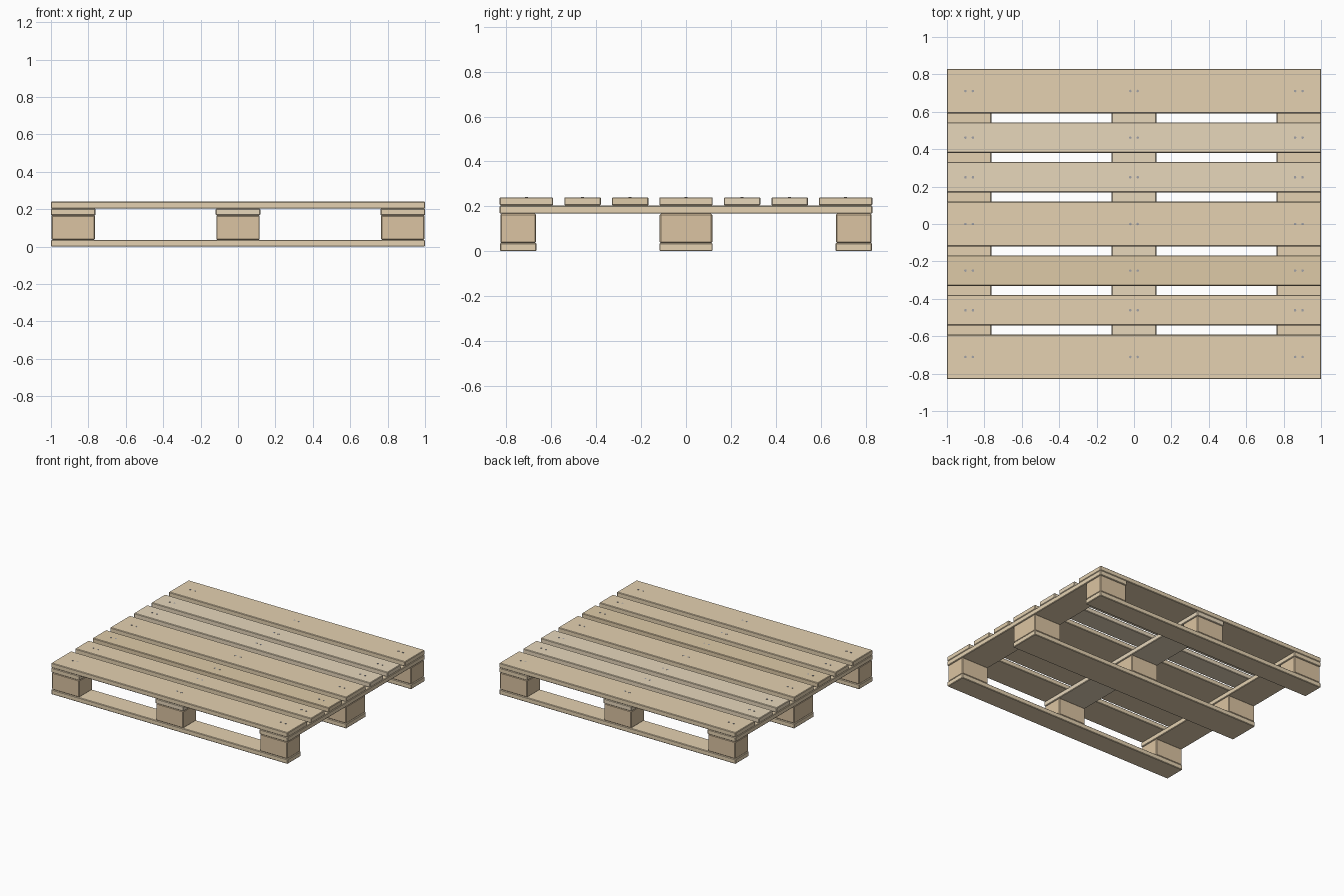
import bpy, bmesh
from mathutils import Matrix

if "Cube" in bpy.data.objects:
    bpy.data.objects.remove(bpy.data.objects["Cube"])


def material(name, rgb):
    m = bpy.data.materials.new(name)
    m.diffuse_color = (*rgb, 1)
    m.use_nodes = True
    m.node_tree.nodes["Principled BSDF"].inputs["Base Color"].default_value = m.diffuse_color
    return m


MID = material("wood_mid", (0.78, 0.64, 0.44))
LIGHT = material("wood_light", (0.80, 0.68, 0.50))
DARK = material("wood_dark", (0.73, 0.59, 0.39))
BLOCK = material("block_wood", (0.71, 0.55, 0.36))
STEEL = material("nail_steel", (0.36, 0.36, 0.38))


def add_object(name, bm, mat):
    mesh = bpy.data.meshes.new(name)
    bm.to_mesh(mesh)
    bm.free()
    mesh.materials.append(mat)
    ob = bpy.data.objects.new(name, mesh)
    bpy.context.collection.objects.link(ob)
    return ob


def plank(name, x, y, z, size, mat, bevel=0.004):
    """Box centred on x, y with its underside at z and softened edges."""
    bm = bmesh.new()
    bmesh.ops.create_cube(bm, size=1, matrix=Matrix.Diagonal((*size, 1)))
    ob = add_object(name, bm, mat)
    ob.location = (x, y, z + size[2] / 2)
    mod = ob.modifiers.new("edge_bevel", 'BEVEL')
    mod.width = bevel
    mod.segments = 1
    return ob


T = 0.0365                      # board thickness
WIDE, NARROW = 0.238, 0.163     # board widths
LENGTH, DEPTH = 2.0, 1.66
BLOCK_H = 0.24 - 3 * T
COLUMNS = (-0.881, 0.0, 0.881)
ROWS = ((-0.748, NARROW), (0.0, WIDE), (0.748, NARROW))

# bottom runners and the nine spacer blocks
for r, (y, w) in enumerate(ROWS):
    plank(f"bottom_board_{r + 1}", 0, y, 0, (LENGTH, w, T), MID)
    for c, x in enumerate(COLUMNS):
        plank(f"block_{r + 1}_{c + 1}", x, y, T,
              (WIDE - 0.006, w - 0.004, BLOCK_H), BLOCK, 0.005)

# cross boards under the deck
for c, (x, mat) in enumerate(zip(COLUMNS, (MID, LIGHT, MID))):
    plank(f"cross_board_{c + 1}", x, 0, T + BLOCK_H, (WIDE, DEPTH, T), mat)

# deck boards
DECK = ((-0.711, WIDE, MID), (-0.461, NARROW, MID), (-0.249, NARROW, DARK),
        (0.0, WIDE, MID), (0.250, NARROW, LIGHT), (0.462, NARROW, LIGHT),
        (0.711, WIDE, MID))
for i, (y, w, mat) in enumerate(DECK):
    plank(f"deck_board_{i + 1}", 0, y, 0.24 - T, (LENGTH, w, T), mat)

# paired nail heads
bm = bmesh.new()
for y, _, _ in DECK:
    for x in COLUMNS:
        for dx in (-0.02, 0.02):
            bmesh.ops.create_cone(bm, cap_ends=True, segments=10, radius1=0.007,
                                  radius2=0.007, depth=0.006,
                                  matrix=Matrix.Translation((x + dx, y, 0.2385)))
add_object("nail_heads", bm, STEEL)
